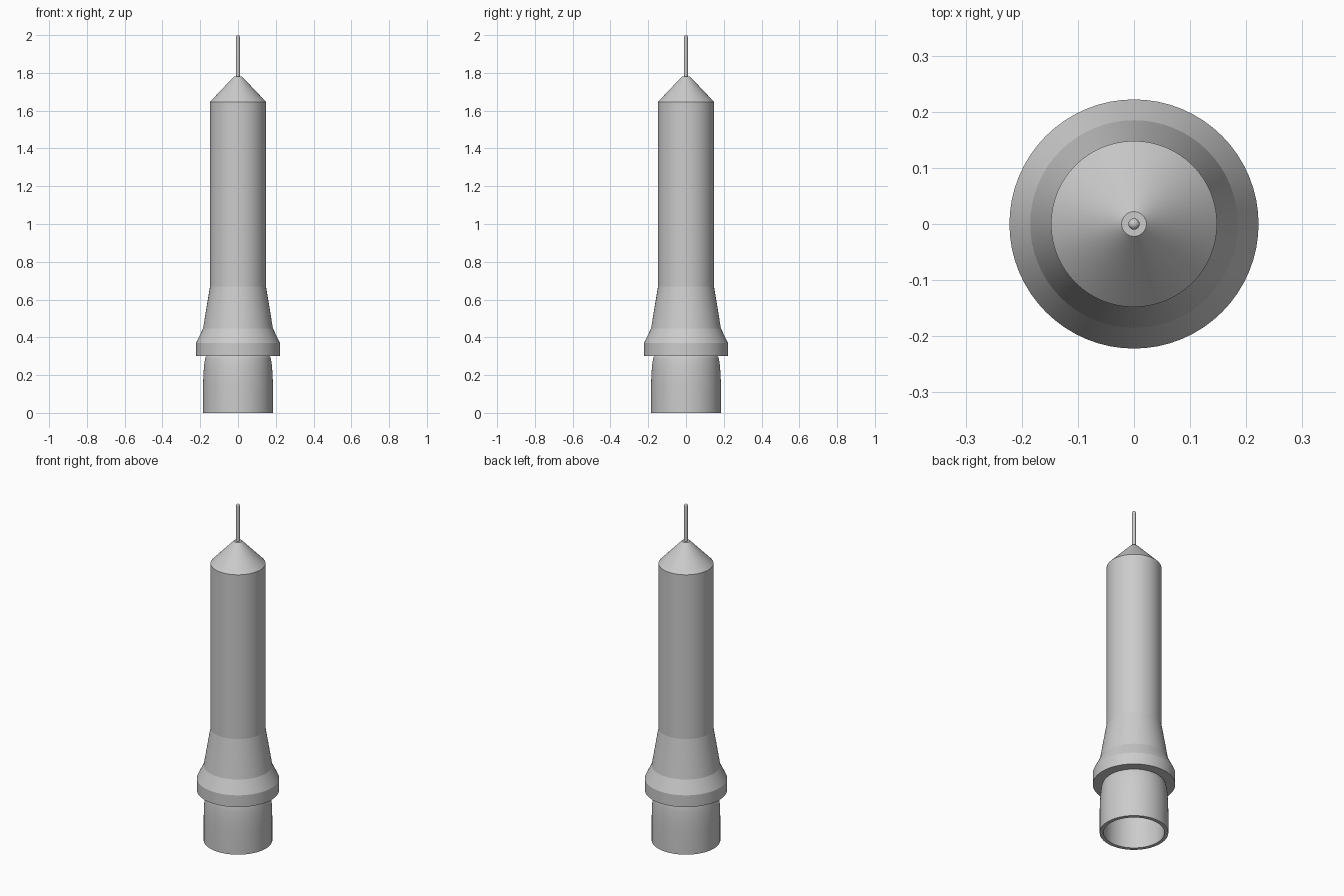
import bpy, bmesh
from math import radians, sin, cos, pi

if "Cube" in bpy.data.objects:
    bpy.data.objects.remove(bpy.data.objects["Cube"])


def lathe(name, profile, sides=64):
    """Spin an (r, z) outline around the z axis."""
    bm = bmesh.new()
    verts = [bm.verts.new((r, 0, z)) for r, z in profile]
    edges = [bm.edges.new(p) for p in zip(verts, verts[1:])]
    bmesh.ops.spin(bm, geom=verts + edges, cent=(0, 0, 0), axis=(0, 0, 1),
                   angle=2 * pi, steps=sides)
    bmesh.ops.remove_doubles(bm, verts=bm.verts, dist=1e-5)
    bmesh.ops.recalc_face_normals(bm, faces=bm.faces)
    mesh = bpy.data.meshes.new(name)
    bm.to_mesh(mesh)
    bm.free()
    ob = bpy.data.objects.new(name, mesh)
    bpy.context.collection.objects.link(ob)
    bpy.ops.object.select_all(action='DESELECT')
    ob.select_set(True)
    bpy.context.view_layer.objects.active = ob
    bpy.ops.object.shade_smooth_by_angle(angle=radians(8))
    return ob


# Barrel with flared collar and conical nose
lathe("barrel", [(0, 0.3), (0.222, 0.3), (0.222, 0.37), (0.185, 0.447),
                 (0.148, 0.67), (0.148, 1.647), (0.022, 1.78), (0, 1.78)])

# Hollow socket, its outer wall curving inward under the collar
curve = [(0.185 - 0.018 * (1 - cos(t * pi / 12)), 0.12 + 0.18 * sin(t * pi / 12))
         for t in range(7)]
lathe("socket", [(0.149, 0.3), (0.16, 0.2), (0.164, 0.12), (0.164, 0),
                 (0.185, 0)] + curve)

# Thin needle with a rounded tip
R = 0.01
tip = [(R * cos(t * pi / 12), 2 - R + R * sin(t * pi / 12)) for t in range(6)]
lathe("needle", [(0, 1.77), (R, 1.77)] + tip + [(0, 2)], 24)
